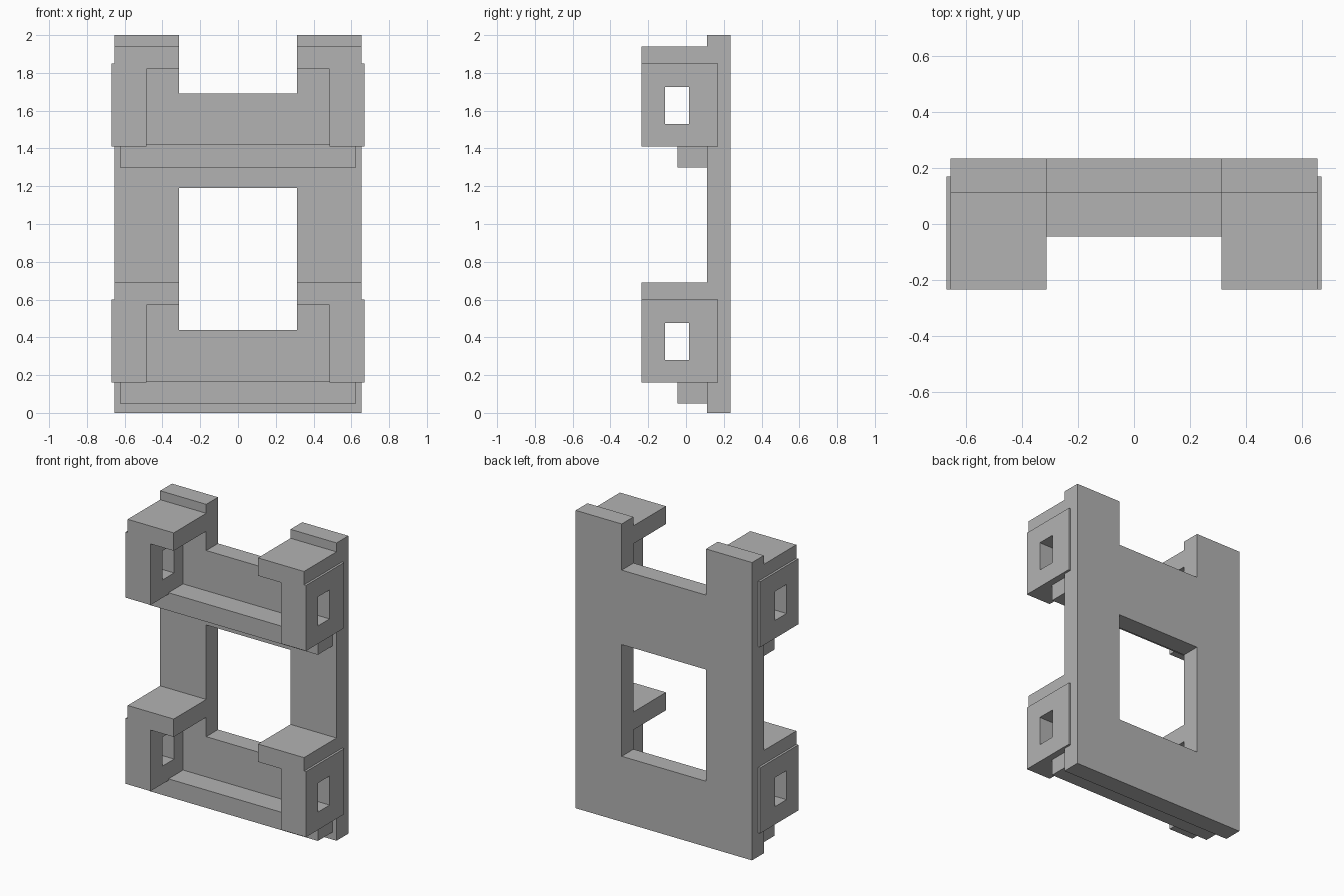
import bpy
import bmesh

cube = bpy.data.objects.get("Cube")
if cube:
    bpy.data.objects.remove(cube, do_unlink=True)

grey = bpy.data.materials.new("plain grey")
grey.use_nodes = True
grey.diffuse_color = (0.45, 0.45, 0.45, 1)
grey.node_tree.nodes["Principled BSDF"].inputs["Base Color"].default_value = grey.diffuse_color

HALF_WIDTH = 0.655    # back plate half width
OPENING = 0.313       # half width of window and top notch
FRONT, PLATE, BACK = -0.235, 0.11, 0.235
BRACKET_SPACING = 1.25


def prism(name, polygons, axis, start, end):
    """Extrude polygons along axis, then mirror them across x = 0."""
    bm = bmesh.new()
    for points in polygons:
        verts = []
        for p in points:
            co = list(p)
            co.insert(axis, start)
            verts.append(bm.verts.new(co))
        bm.faces.new(verts)
    bmesh.ops.remove_doubles(bm, verts=bm.verts, dist=1e-5)
    result = bmesh.ops.extrude_face_region(bm, geom=list(bm.faces), use_keep_orig=True)
    for v in result["geom"]:
        if isinstance(v, bmesh.types.BMVert):
            v.co[axis] = end
    # The mirror seam stays open so both halves join cleanly
    seam = [f for f in bm.faces if all(abs(v.co.x) < 1e-5 for v in f.verts)]
    bmesh.ops.delete(bm, geom=seam, context="FACES")
    bmesh.ops.recalc_face_normals(bm, faces=bm.faces)
    mesh = bpy.data.meshes.new(name)
    bm.to_mesh(mesh)
    bm.free()
    mesh.materials.append(grey)
    obj = bpy.data.objects.new(name, mesh)
    bpy.context.collection.objects.link(obj)
    obj.modifiers.new("mirror", "MIRROR")
    return obj


def rectangle(a0, a1, b0, b1):
    return [(a0, b0), (a1, b0), (a1, b1), (a0, b1)]


def ring(outer, hole):
    """Four quads between an outer rectangle and its hole."""
    o, h = rectangle(*outer), rectangle(*hole)
    return [[o[i], o[i - 3], h[i - 3], h[i]] for i in range(4)]


# Back plate with a window and a notch in its top edge
half_outline = [
    (0, 0), (HALF_WIDTH, 0), (HALF_WIDTH, 2), (OPENING, 2), (OPENING, 1.69),
    (0, 1.69), (0, 1.19), (OPENING, 1.19), (OPENING, 0.44), (0, 0.44),
]
prism("back_plate", [half_outline], 1, PLATE, BACK)

# Lower and upper bracket sets
for level, z in (("lower", 0), ("upper", BRACKET_SPACING)):
    hole = (-0.11, 0.015, z + 0.28, z + 0.475)
    prism(level + "_ledge", [rectangle(0, 0.625, z + 0.05, z + 0.17)], 1, -0.045, PLATE)
    prism(level + "_bracket_tops", [rectangle(OPENING, HALF_WIDTH, z + 0.57, z + 0.69)],
          1, FRONT, PLATE)
    prism(level + "_bracket_sides", ring((FRONT, PLATE, z + 0.16, z + 0.57), hole),
          0, 0.485, HALF_WIDTH)
    prism(level + "_outer_plates", ring((FRONT, 0.17, z + 0.16, z + 0.60), hole),
          0, HALF_WIDTH, 0.67)
